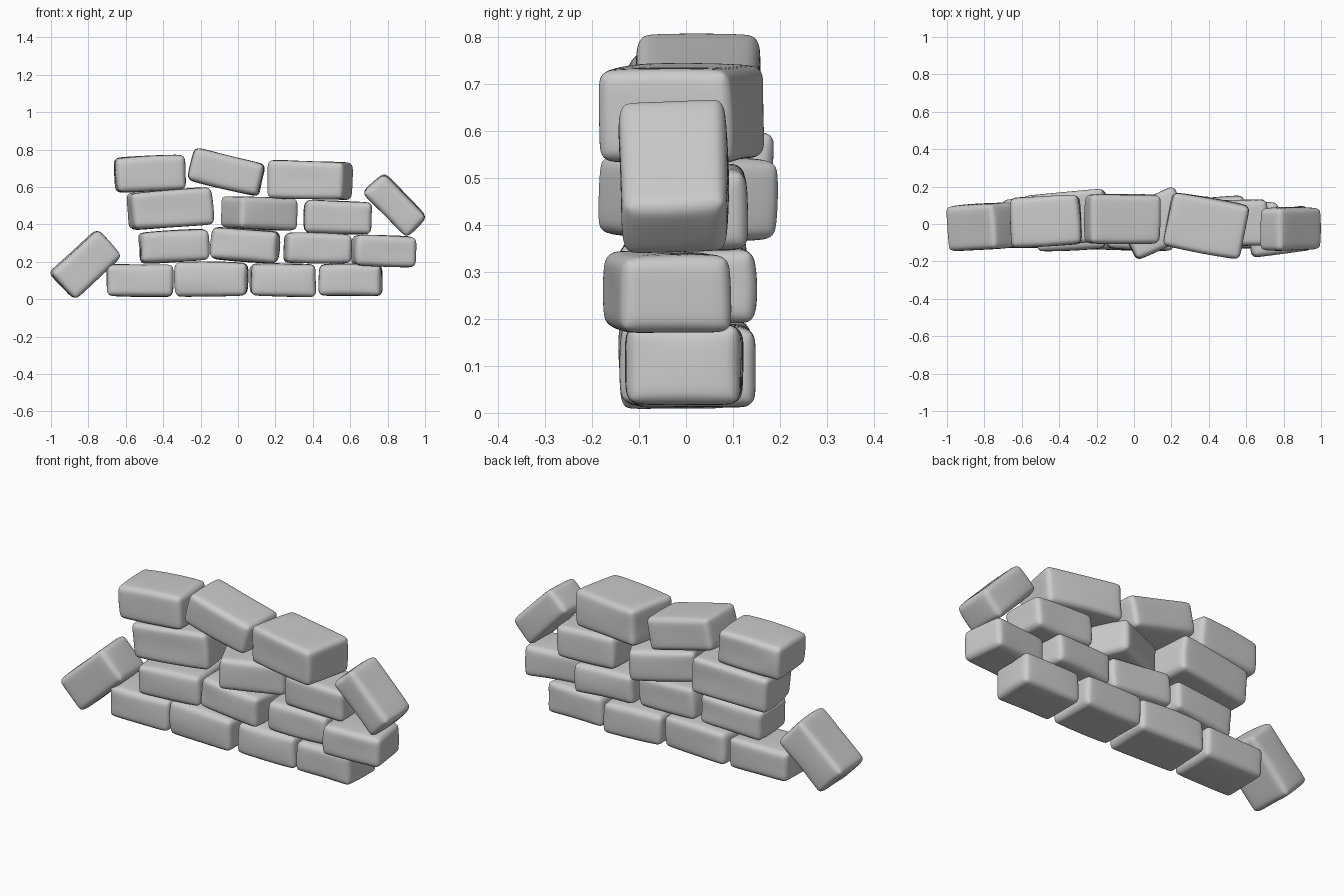
import bpy, bmesh, random
from math import radians
from mathutils import Vector

if "Cube" in bpy.data.objects:
    bpy.data.objects.remove(bpy.data.objects["Cube"])

random.seed(4)


def stone(name, centre, size, tilt=0, yaw=0, roll=0):
    """Worn block: jittered cube, rounded edges, soft surface. tilt is counter-clockwise from the front."""
    bm = bmesh.new()
    bmesh.ops.create_cube(bm, size=1)
    bmesh.ops.subdivide_edges(bm, edges=bm.edges[:], cuts=1, use_grid_fill=True)
    for v in bm.verts:
        v.co = Vector(c * s for c, s in zip(v.co, size))
        v.co += Vector(random.uniform(-0.006, 0.006) for _ in range(3))
    bmesh.ops.recalc_face_normals(bm, faces=bm.faces[:])
    for f in bm.faces:
        f.smooth = True
    mesh = bpy.data.meshes.new(name)
    bm.to_mesh(mesh)
    bm.free()
    ob = bpy.data.objects.new(name, mesh)
    bpy.context.collection.objects.link(ob)
    ob.location = centre
    ob.rotation_euler = (radians(roll), radians(-tilt), radians(yaw))
    bevel = ob.modifiers.new("round_edges", 'BEVEL')
    bevel.width = 0.034
    bevel.segments = 3
    bevel.limit_method = 'ANGLE'
    bevel.angle_limit = radians(50)
    soft = ob.modifiers.new("soften", 'SUBSURF')
    soft.levels = soft.render_levels = 2
    return ob


# Each course: (centre, size, tilt, yaw)
courses = {
    "bottom_course": [
        ((-0.525, 0.005, 0.101), (0.36, 0.26, 0.172), 0, 1),
        ((-0.142, 0.000, 0.108), (0.39, 0.27, 0.185), 0, -2),
        ((0.240, 0.010, 0.102), (0.355, 0.265, 0.175), -1, 2),
        ((0.600, -0.005, 0.102), (0.34, 0.255, 0.175), 0, -1),
    ],
    "second_course": [
        ((-0.343, -0.010, 0.283), (0.37, 0.265, 0.170), 3, 3),
        ((0.038, -0.010, 0.288), (0.36, 0.26, 0.175), -4, -3),
        ((0.425, 0.010, 0.272), (0.355, 0.26, 0.160), -1.5, 4),
        ((0.780, -0.040, 0.258), (0.33, 0.245, 0.168), -2, 7),
    ],
    "third_course": [
        ((-0.360, 0.030, 0.484), (0.44, 0.28, 0.20), 4, 6),
        ((0.112, 0.005, 0.460), (0.355, 0.28, 0.175), -2, 25),
        ((0.533, 0.005, 0.438), (0.36, 0.25, 0.180), -2, 1),
    ],
    "top_course": [
        ((-0.470, 0.015, 0.670), (0.375, 0.27, 0.190), 3, 3),
        ((-0.062, 0.027, 0.680), (0.39, 0.265, 0.183), -13, -1),
        ((0.383, -0.010, 0.637), (0.42, 0.30, 0.205), -2, -11),
    ],
}
for course, blocks in courses.items():
    for i, (centre, size, tilt, yaw) in enumerate(blocks, 1):
        stone(f"{course}_stone_{i}", centre, size, tilt, yaw)

# Loose stones leaning at both ends
stone("left_fallen_stone", (-0.815, -0.015, 0.184), (0.352, 0.245, 0.200), 43, 4)
stone("right_fallen_stone", (0.838, -0.025, 0.504), (0.335, 0.225, 0.158), -46, 2, 3)
